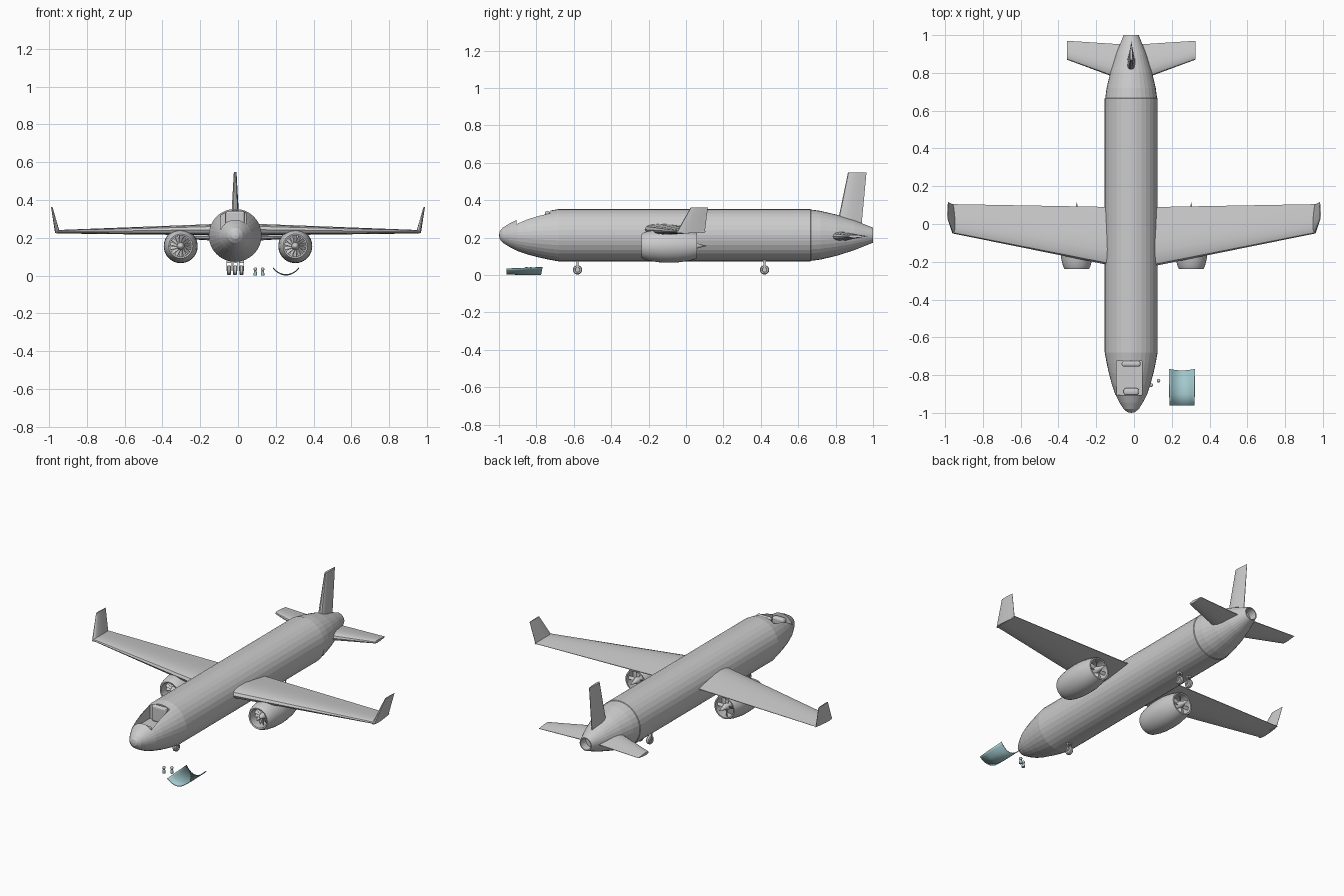
import bpy, bmesh
from math import sin, cos, pi, radians
from mathutils import Vector, Matrix

if "Cube" in bpy.data.objects:
    bpy.data.objects.remove(bpy.data.objects["Cube"])

CX, CZ = -0.015, 0.213          # fuselage axis
teal = bpy.data.materials.new("teal")
teal.diffuse_color = (0.36, 0.58, 0.61, 1)
teal.use_nodes = True
teal.node_tree.nodes["Principled BSDF"].inputs["Base Color"].default_value = teal.diffuse_color


def finish(name, bm, mat=None, smooth=None):
    bmesh.ops.remove_doubles(bm, verts=bm.verts, dist=1e-5)
    bmesh.ops.recalc_face_normals(bm, faces=bm.faces)
    me = bpy.data.meshes.new(name)
    bm.to_mesh(me)
    bm.free()
    ob = bpy.data.objects.new(name, me)
    bpy.context.collection.objects.link(ob)
    if mat:
        me.materials.append(mat)
    bpy.ops.object.select_all(action='DESELECT')
    ob.select_set(True)
    bpy.context.view_layer.objects.active = ob
    if smooth:
        bpy.ops.object.shade_smooth_by_angle(angle=radians(smooth))
    return ob


def skin(bm, rings, closed=False, caps=False):
    """Bridge equal-length loops of points with quads."""
    vs = [[bm.verts.new(p) for p in r] for r in rings]
    n = len(vs[0])
    pairs = list(zip(vs, vs[1:])) + ([(vs[-1], vs[0])] if closed else [])
    for a, b in pairs:
        for i in range(n):
            j = (i + 1) % n
            bm.faces.new((a[i], a[j], b[j], b[i]))
    if caps:
        bm.faces.new(vs[0])
        bm.faces.new(vs[-1])


def lathe(name, profile, centre, axis='Y', segs=32, closed=False, mat=None, smooth=None):
    """Revolve (radius, distance) points around an axis through centre."""
    bm = bmesh.new()
    rings = []
    for r, d in profile:
        ring = []
        for i in range(segs):
            c, s = r * cos(2 * pi * i / segs), r * sin(2 * pi * i / segs)
            p = {'X': (d, c, s), 'Y': (c, d, s), 'Z': (c, s, d)}[axis]
            ring.append(Vector(p) + Vector(centre))
        rings.append(ring)
    skin(bm, rings, closed)
    bmesh.ops.remove_doubles(bm, verts=bm.verts, dist=1e-5)
    bmesh.ops.dissolve_degenerate(bm, edges=bm.edges, dist=1e-6)
    return finish(name, bm, mat, smooth)


FOIL = [(0, 0), (.03, .28), (.1, .42), (.25, .5), (.45, .46), (.7, .28), (1, .04),
        (1, -.04), (.7, -.28), (.45, -.46), (.25, -.5), (.1, -.42), (.03, -.28)]


def foil(name, sections, side=1, axis=(0, 0, 1), cx=0):
    """Loft airfoil sections (x, z, leading y, trailing y, thickness)."""
    bm = bmesh.new()
    ax = Vector(axis)
    rings = []
    for x, z, y0, y1, t in sections:
        pts = [Vector((x, y0 + (y1 - y0) * u, z)) + ax * (t * v) for u, v in FOIL]
        rings.append([(cx + p.x * side, p.y, p.z) for p in pts])
    skin(bm, rings, caps=True)
    return finish(name, bm, smooth=35)


def box(name, centre, size, bevel=0):
    bm = bmesh.new()
    bmesh.ops.create_cube(bm, size=1, matrix=Matrix.Translation(centre) @ Matrix.Diagonal((*size, 1)))
    if bevel:
        bmesh.ops.bevel(bm, geom=bm.edges[:], offset=bevel, segments=3, affect='EDGES', profile=.5)
    return finish(name, bm)


# fuselage with nose, tail and recessed tail outlet
body = lathe("fuselage", [(0, -1), (.02, -.996), (.04, -.98), (.062, -.945), (.085, -.9),
                          (.102, -.85), (.118, -.79), (.13, -.735), (.14, -.68), (.14, .665),
                          (.137, .668), (.13, .72), (.11, .805), (.08, .9), (.04, 1),
                          (.034, 1), (.034, .95), (0, .95)], (CX, 0, CZ))

# open cockpit
cutter = box("cockpit_cutter", (CX - .01, -.815, .35), (.136, .18, .22))
mod = body.modifiers.new("cockpit", 'BOOLEAN')
mod.operation, mod.solver, mod.object = 'DIFFERENCE', 'EXACT', cutter
bpy.ops.object.select_all(action='DESELECT')
bpy.context.view_layer.objects.active = body
bpy.ops.object.modifier_apply(modifier="cockpit")
bpy.data.objects.remove(cutter)
box("cockpit_seat", (CX, -.74, .292), (.1, .03, .1), .012)
box("cockpit_dashboard", (CX, -.887, .255), (.08, .036, .045), .012)

# wings, winglets, tailplanes
for side, tag in ((1, "right"), (-1, "left")):
    foil("wing_" + tag, [(.03, .243, -.238, .085, .064), (.12, .243, -.22, .09, .06),
                         (.96, .232, -.05, .105, .018)], side)
    foil("winglet_" + tag, [(.955, .226, -.052, .1, .026), (.985, .362, .025, .117, .008)],
         side, (1, 0, 0))
    foil("tailplane_" + tag, [(.0, .207, .74, .948, .055), (.11, .207, .785, .955, .045),
                              (.34, .207, .87, .97, .016)], side, cx=CX)
foil("tail_fin", [(CX, .23, .8, .935, .05), (CX, .548, .866, .965, .014)], 1, (1, 0, 0))


def blades(name, centre, count, radius, pitch):
    """Ring of thin twisted blades around the y axis."""
    bm = bmesh.new()
    for i in range(count):
        m = (Matrix.Translation(centre) @ Matrix.Rotation(2 * pi * i / count, 4, 'Y')
             @ Matrix.Translation((0, 0, radius / 2)) @ Matrix.Rotation(pitch, 4, 'Z')
             @ Matrix.Diagonal((.02, .003, radius, 1)))
        bmesh.ops.create_cube(bm, size=1, matrix=m)
    return finish(name, bm)


# engines
for x, tag in ((.303, "right"), (-.303, "left")):
    c = (x, 0, .156)
    lathe("nacelle_" + tag, [(.056, -.236), (.064, -.238), (.072, -.225), (.081, -.19), (.088, -.14),
                             (.09, -.09), (.088, -.04), (.08, .015), (.068, .06), (.06, .06),
                             (.066, .0), (.066, -.1), (.056, -.2)], c, closed=True, smooth=35)
    lathe("engine_core_" + tag, [(0, -.222), (.01, -.215), (.02, -.19), (.02, -.15), (.066, -.14),
                                 (.066, -.01), (.02, 0), (.02, .045), (.012, .065), (0, .113)],
          c, segs=24, smooth=35)
    blades("fan_" + tag, (x, -.185, .156), 14, .056, radians(40))
    blades("exhaust_blades_" + tag, (x, .035, .156), 4, .062, radians(35))

# landing gear
for x, y, tag in ((CX, -.58, "nose"), (CX - .033, .42, "main_left"), (CX + .033, .42, "main_right")):
    lathe("wheel_" + tag, [(0, -.007), (.012, -.007), (.014, -.011), (.021, -.011), (.025, -.006),
                           (.025, .006), (.021, .011), (.014, .011), (.012, .007), (0, .007)],
          (x, y, .028), 'X', 20)
    for s in (-1, 1):
        box("fork_" + tag, (x + s * .0115, y, .048), (.003, .009, .048))
    box("strut_" + tag, (x, y, .082), (.026, .016, .03))

# detached canopy lying upside down
bm = bmesh.new()
N = 14
rows = []
for y, half, sag, z0 in ((-.96, .064, .028, .006), (-.9, .067, .033, .003), (-.775, .0685, .04, .002)):
    row = []
    for i in range(N + 1):
        u = 2 * i / N - 1
        row.append(bm.verts.new((.254 + half * u, y + (.008 * u * u if y > -.8 else 0),
                                 z0 + sag * u * u)))
    rows.append(row)
for a, b in zip(rows, rows[1:]):
    for i in range(N):
        bm.faces.new((a[i], a[i + 1], b[i + 1], b[i]))
canopy = finish("canopy", bm, teal, 40)
sol = canopy.modifiers.new("thickness", 'SOLIDIFY')
sol.thickness, sol.offset = .004, 0

# two little peg figures beside the nose
for x, y, tag in ((.092, -.853, "a"), (.13, -.83, "b")):
    lathe("figure_body_" + tag, [(0, 0), (.009, 0), (.009, .012), (.006, .024), (0, .026)],
          (x, y, .001), 'Z', 14, mat=teal)
    lathe("figure_head_" + tag, [(.0095 * sin(pi * k / 8), -.0095 * cos(pi * k / 8)) for k in range(9)],
          (x, y, .034), 'Z', 14, smooth=60)
